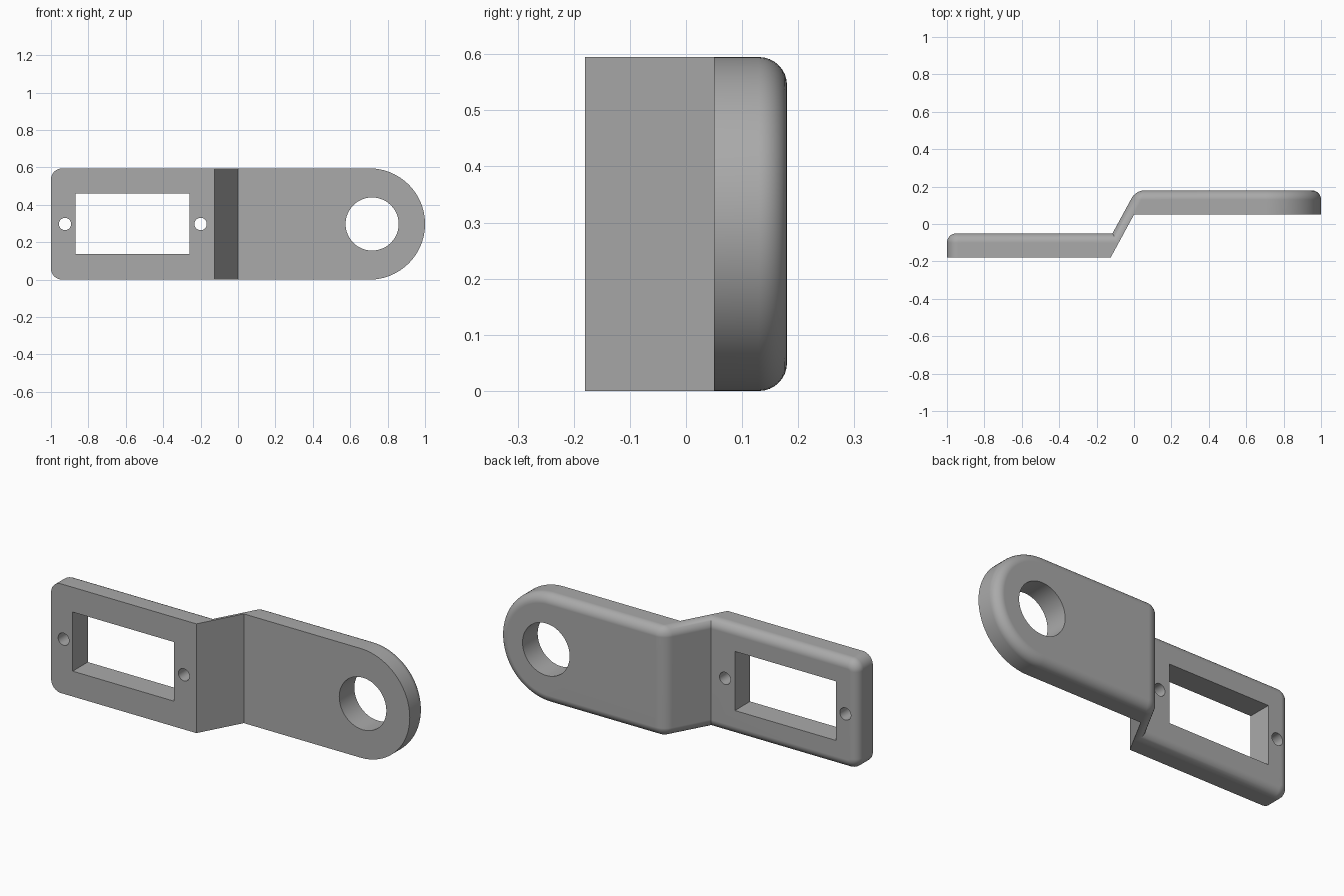
import bpy, bmesh, math
from mathutils import Vector

cube = bpy.data.objects.get("Cube")
if cube:
    bpy.data.objects.remove(cube, do_unlink=True)

HEIGHT = 0.595
MID = HEIGHT / 2
FILLET = 0.05

grey = bpy.data.materials.new("plain grey")
grey.use_nodes = True
colour = (0.4, 0.4, 0.4, 1)
grey.diffuse_color = colour
grey.node_tree.nodes["Principled BSDF"].inputs["Base Color"].default_value = colour


def prism(name, points, direction):
    """Closed solid made by sweeping a polygon along a direction."""
    bm = bmesh.new()
    face = bm.faces.new([bm.verts.new(p) for p in points])
    swept = bmesh.ops.extrude_face_region(bm, geom=[face])["geom"]
    verts = [v for v in swept if isinstance(v, bmesh.types.BMVert)]
    bmesh.ops.translate(bm, verts=verts, vec=Vector(direction))
    bmesh.ops.recalc_face_normals(bm, faces=bm.faces)
    mesh = bpy.data.meshes.new(name)
    bm.to_mesh(mesh)
    bm.free()
    mesh.materials.append(grey)
    obj = bpy.data.objects.new(name, mesh)
    bpy.context.collection.objects.link(obj)
    return obj


def arc(cx, cz, radius, start, end, steps):
    """Points of an arc in the x-z plane, angles in degrees."""
    angles = [math.radians(start + (end - start) * i / steps) for i in range(steps + 1)]
    return [(cx + radius * math.cos(a), -0.5, cz + radius * math.sin(a)) for a in angles]


def boolean(target, cutter, operation):
    mod = target.modifiers.new("cut", "BOOLEAN")
    mod.operation, mod.solver, mod.object = operation, "EXACT", cutter
    bpy.ops.object.select_all(action="DESELECT")
    bpy.context.view_layer.objects.active = target
    target.select_set(True)
    bpy.ops.object.modifier_apply(modifier=mod.name)
    bpy.data.objects.remove(cutter, do_unlink=True)


# Stepped plate: the bent section seen from above, swept upwards
section = [(-1.2, -0.18), (-0.125, -0.18), (0, 0.05), (1.2, 0.05),
           (1.2, 0.18), (0.01, 0.18), (-0.115, -0.05), (-1.2, -0.05)]
bracket = prism("stepped_bracket", [(x, y, -0.1) for x, y in section], (0, 0, 0.8))

# Trim to the front outline: small corners at one end, a half round at the other
corner = 0.06
outline = (arc(1 - MID, MID, MID, -90, 90, 48)
           + arc(corner - 1, HEIGHT - corner, corner, 90, 180, 10)
           + arc(corner - 1, corner, corner, 180, 270, 10))
boolean(bracket, prism("outline", outline, (0, 1, 0)), "INTERSECT")

# Fillet the rim of the back and the outer bend
bm = bmesh.new()
bm.from_mesh(bracket.data)
bmesh.ops.remove_doubles(bm, verts=bm.verts, dist=0.0001)
rim = []
for e in bm.edges:
    facing = sorted(f.normal.y for f in e.link_faces)
    on_rim = abs(facing[0]) < 0.1 and facing[1] > 0.2
    on_bend = facing[0] > 0.2 and all(v.co.y > 0.1 for v in e.verts)
    if on_rim or on_bend:
        rim.append(e)
bmesh.ops.bevel(bm, geom=rim, offset=FILLET, offset_type="OFFSET", segments=8,
                profile=0.5, affect="EDGES", clamp_overlap=False)
bm.to_mesh(bracket.data)
bm.free()

# Openings: rectangular window, its two screw holes and the large round hole
window = [(x, -0.5, z) for x, z in [(-0.87, 0.138), (-0.26, 0.138), (-0.26, 0.46), (-0.87, 0.46)]]
boolean(bracket, prism("window", window, (0, 1, 0)), "DIFFERENCE")
for x, radius in [(-0.925, 0.033), (-0.2, 0.033), (0.717, 0.142)]:
    hole = arc(x, MID, radius, 0, 360, 48)[:-1]
    boolean(bracket, prism("hole", hole, (0, 1, 0)), "DIFFERENCE")

# Smooth fillets with flat faces kept flat
bpy.ops.object.shade_smooth_by_angle(angle=math.radians(30))
weighted = bracket.modifiers.new("flat faces", "WEIGHTED_NORMAL")
weighted.keep_sharp = True
